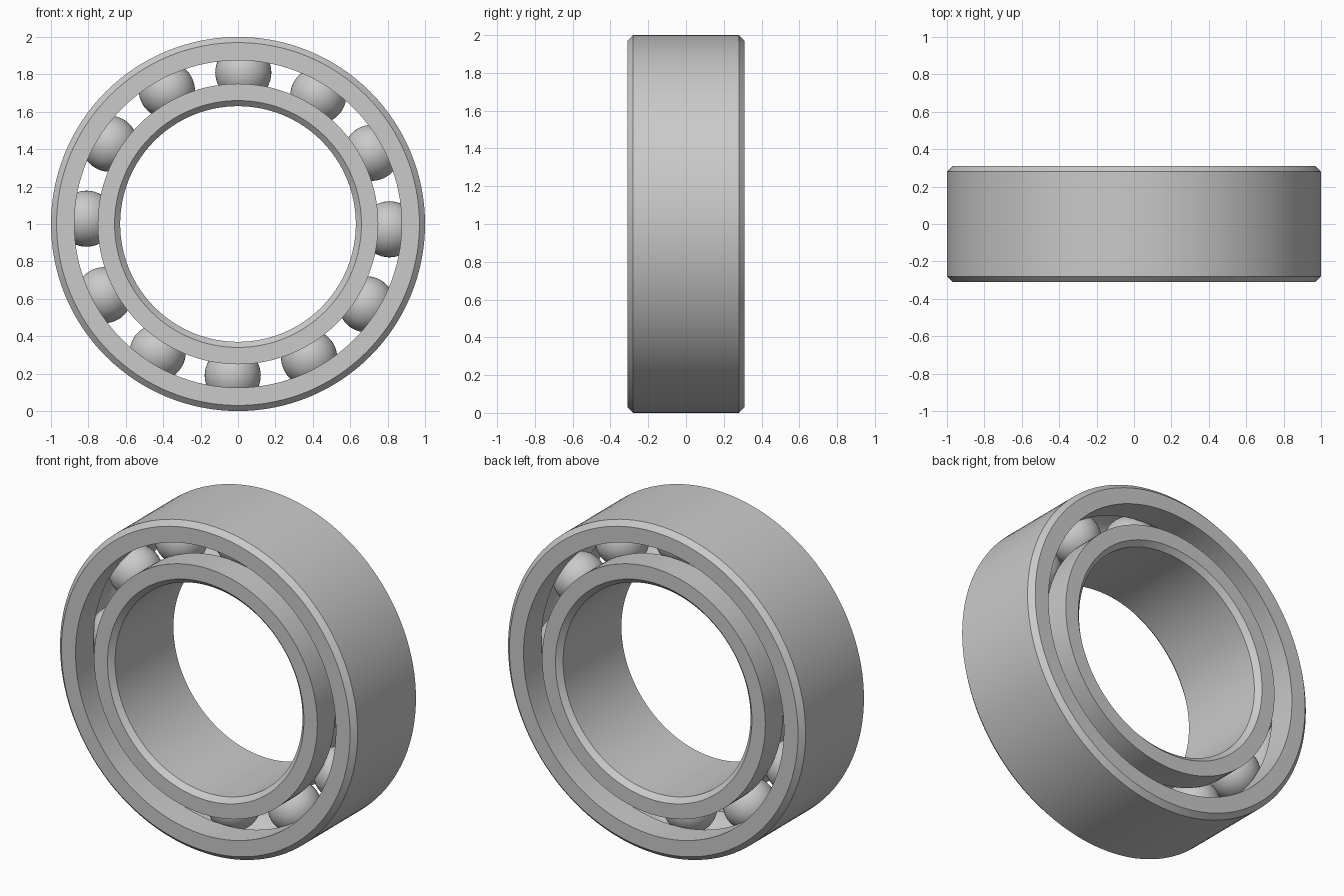
import bpy
import bmesh
from math import sin, cos, pi, radians, acos
from mathutils import Vector

cube = bpy.data.objects.get("Cube")
if cube:
    bpy.data.objects.remove(cube)

HALF = 0.31       # half width of the rings
CHAMFER = 0.03
PITCH = 0.81      # radius of the circle of ball centres
BALL = 0.15
GROOVE = 0.153
BALLS = 12
SEGMENTS = 128
CENTRE = Vector((0, 0, 1))

steel = bpy.data.materials.new("steel grey")
steel.use_nodes = True
grey = (0.59, 0.59, 0.59, 1)
steel.diffuse_color = grey
steel.node_tree.nodes["Principled BSDF"].inputs["Base Color"].default_value = grey


def finish(name, bm):
    """Turn a bmesh into a smooth-shaded steel object."""
    bmesh.ops.recalc_face_normals(bm, faces=bm.faces)
    mesh = bpy.data.meshes.new(name)
    bm.to_mesh(mesh)
    bm.free()
    mesh.materials.append(steel)
    obj = bpy.data.objects.new(name, mesh)
    bpy.context.collection.objects.link(obj)
    bpy.ops.object.select_all(action='DESELECT')
    obj.select_set(True)
    bpy.context.view_layer.objects.active = obj
    bpy.ops.object.shade_smooth_by_angle(angle=radians(30))
    return obj


def ring(name, plain, shoulder):
    """Lathe a ring: chamfered plain side, grooved shoulder side."""
    side = 1 if shoulder > plain else -1
    profile = [(shoulder, -HALF), (plain + side * CHAMFER, -HALF),
               (plain, -HALF + CHAMFER), (plain, HALF - CHAMFER),
               (plain + side * CHAMFER, HALF), (shoulder, HALF)]
    # Ball groove, an arc around the pitch circle
    sweep = acos((PITCH - shoulder) * side / GROOVE)
    steps = 12
    for i in range(steps + 1):
        a = sweep * (1 - 2 * i / steps)
        profile.append((PITCH - side * GROOVE * cos(a), GROOVE * sin(a)))

    bm = bmesh.new()
    loops = []
    for s in range(SEGMENTS):
        t = 2 * pi * s / SEGMENTS
        loops.append([bm.verts.new(CENTRE + Vector((r * cos(t), y, r * sin(t))))
                      for r, y in profile])
    count = len(profile)
    for s in range(SEGMENTS):
        a, b = loops[s], loops[(s + 1) % SEGMENTS]
        for i in range(count):
            j = (i + 1) % count
            bm.faces.new((a[i], a[j], b[j], b[i]))
    return finish(name, bm)


ring("outer_ring", 1.0, 0.875)
ring("inner_ring", 0.63, 0.75)

# Rolling balls, evenly spaced with a slight turn
for n in range(BALLS):
    t = 2 * pi * n / BALLS - radians(2)
    bm = bmesh.new()
    bmesh.ops.create_uvsphere(bm, u_segments=48, v_segments=24, radius=BALL)
    ball = finish(f"ball_{n + 1}", bm)
    ball.location = CENTRE + PITCH * Vector((cos(t), 0, sin(t)))
